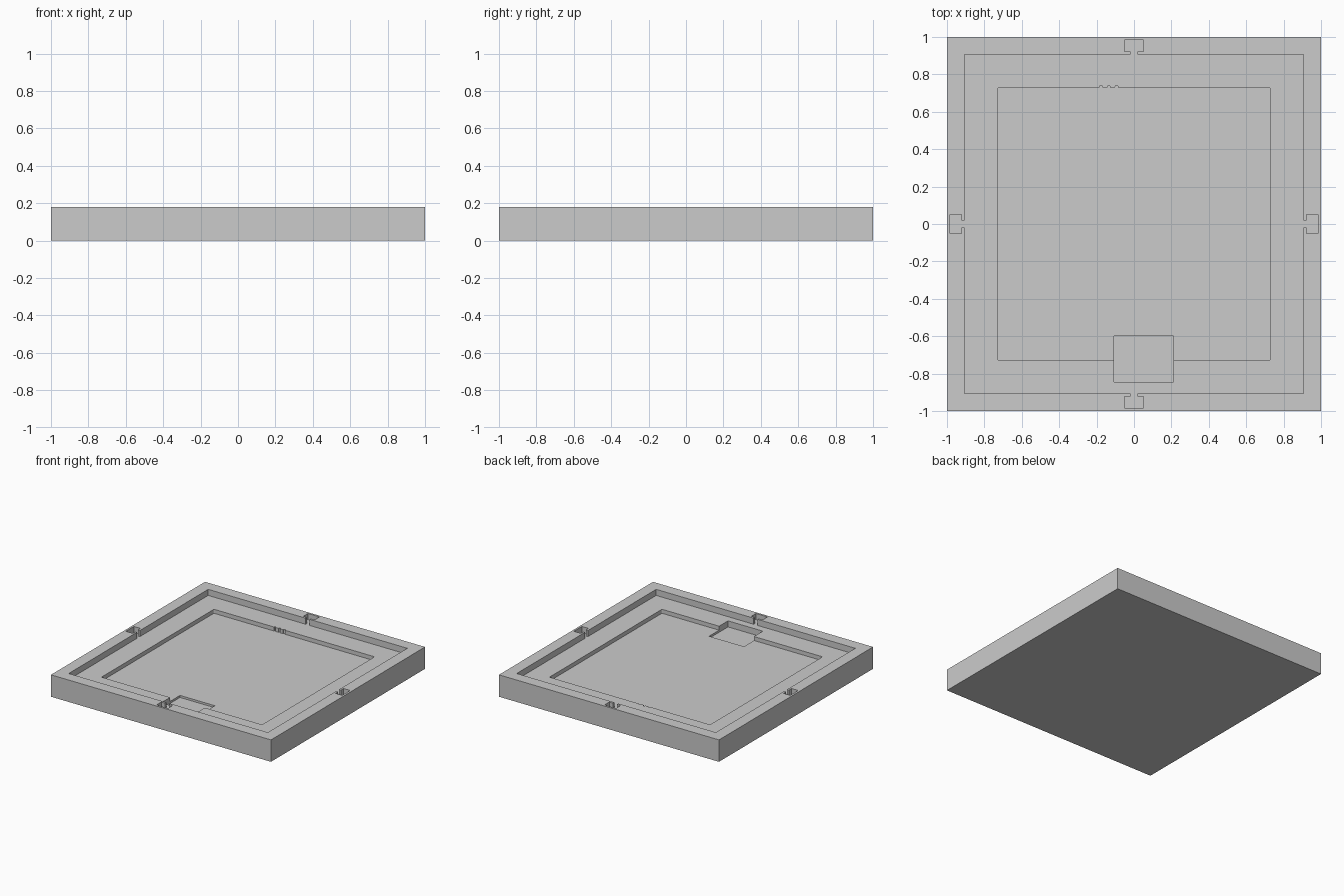
import bpy
import math

HEIGHT = 0.18

cube = bpy.data.objects.get("Cube")
if cube:
    bpy.data.objects.remove(cube, do_unlink=True)

grey = bpy.data.materials.new("plain_grey")
grey.use_nodes = True
colour = (0.6, 0.6, 0.6, 1)
grey.diffuse_color = colour
grey.node_tree.nodes["Principled BSDF"].inputs["Base Color"].default_value = colour


def prism(name, outline, bottom, top):
    """Solid with a counter-clockwise outline."""
    n = len(outline)
    verts = [(x, y, z) for z in (bottom, top) for x, y in outline]
    faces = [tuple(reversed(range(n))), tuple(range(n, 2 * n))]
    faces += [(i, (i + 1) % n, n + (i + 1) % n, n + i) for i in range(n)]
    mesh = bpy.data.meshes.new(name)
    mesh.from_pydata(verts, [], faces)
    mesh.materials.append(grey)
    obj = bpy.data.objects.new(name, mesh)
    bpy.context.collection.objects.link(obj)
    return obj


def rectangle(x0, y0, x1, y1):
    return [(x0, y0), (x1, y0), (x1, y1), (x0, y1)]


def arc(cx, cy, radius, start, end, steps):
    angles = [math.radians(start + (end - start) * i / steps) for i in range(steps + 1)]
    return [(cx + radius * math.cos(a), cy + radius * math.sin(a)) for a in angles]


# Wide recess: one side with its T-shaped clip slot, repeated four times
W, NECK, HEAD, SHOULDER, END = 0.905, 0.018, 0.052, 0.922, 0.983
side = [(-W, -W), (-NECK, -W), (-NECK, -SHOULDER), (-HEAD, -SHOULDER), (-HEAD, -END)]
side += [(-x, y) for x, y in reversed(side[1:])]
recess = []
for turn in range(4):
    recess += side
    side = [(-y, x) for x, y in side]

# Inner recess: rounded corners and three wire grooves in the back edge
I, R = 0.73, 0.01
inner = arc(-I + R, -I + R, R, 180, 270, 4)
inner += arc(I - R, -I + R, R, 270, 360, 4)
inner += arc(I - R, I - R, R, 0, 90, 4)
for x in (-0.093, -0.135, -0.177):
    inner += arc(x, I + 0.003, 0.008, -20, 200, 10)
inner += arc(-I + R, I - R, R, 90, 180, 4)

# Tray body with the stepped recesses and the connector pocket cut out
tray = prism("tray", rectangle(-1, -1, 1, 1), 0, HEIGHT)
cuts = [("wide_recess", recess, 0.05),
        ("inner_recess", inner, 0.083),
        ("connector_pocket", rectangle(-0.107, -0.845, 0.21, -0.6), 0.1)]
bpy.context.view_layer.objects.active = tray
for name, outline, depth in cuts:
    cutter = prism(name, outline, HEIGHT - depth, HEIGHT + 0.1)
    cutter.hide_render = True
    mod = tray.modifiers.new(name, "BOOLEAN")
    mod.operation = "DIFFERENCE"
    mod.solver = "EXACT"
    mod.object = cutter
    bpy.ops.object.modifier_apply(modifier=mod.name)
    bpy.data.objects.remove(cutter, do_unlink=True)
